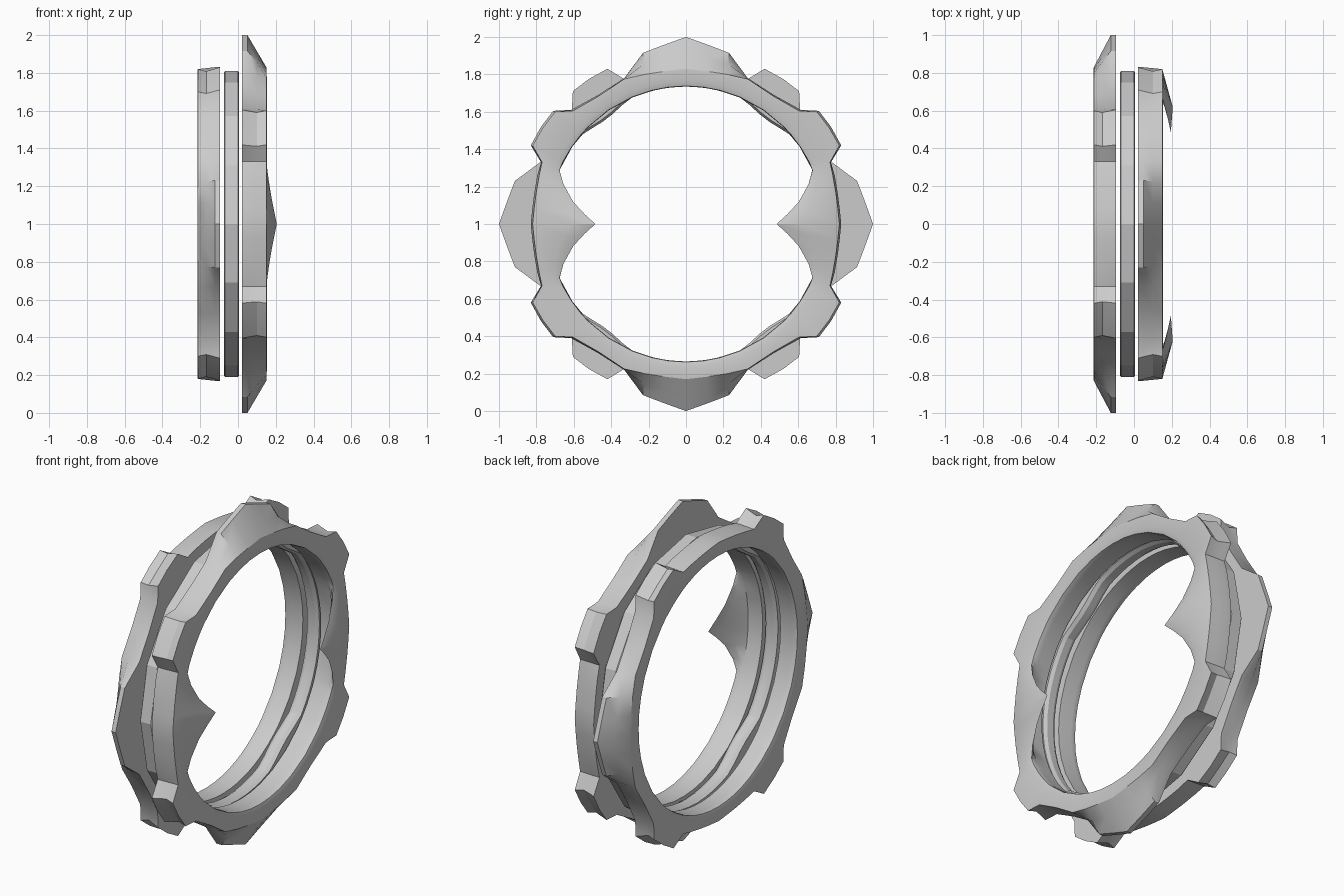
import bpy, bmesh, math

if "Cube" in bpy.data.objects:
    bpy.data.objects.remove(bpy.data.objects["Cube"])


def loft_ring(name, sections, angle):
    """Skin a closed chain of closed cross-sections (each a list of xyz)."""
    bm = bmesh.new()
    rows = [[bm.verts.new(p) for p in s] for s in sections]
    n = len(rows[0])
    for i, a in enumerate(rows):
        b = rows[(i + 1) % len(rows)]
        for k in range(n):
            j = (k + 1) % n
            bm.faces.new((a[k], a[j], b[j], b[k]))
    bmesh.ops.recalc_face_normals(bm, faces=bm.faces)
    me = bpy.data.meshes.new(name)
    bm.to_mesh(me)
    bm.free()
    ob = bpy.data.objects.new(name, me)
    bpy.context.collection.objects.link(ob)
    bpy.ops.object.select_all(action='DESELECT')
    ob.select_set(True)
    bpy.context.view_layer.objects.active = ob
    bpy.ops.object.shade_smooth_by_angle(angle=math.radians(angle))
    return ob


# Quarter outline: outer y, z, front-edge y, z, groove factor, inner tip radius
QUARTER = [
    (.83, 0, .82, 0, 1, .485),
    (.822, .08, .812, .08, 1, .545),
    (.812, .16, .802, .16, 1, .615),
    (.795, .26, .785, .26, 1, .69),
    (.775, .33, .77, .33, 1, .735),
    (.83, .42, .82, .42, .98, .738),
    (.775, .52, .765, .515, .975, .738),
    (.71, .605, .70, .60, .98, .738),
    (.615, .61, .605, .605, 1, .738),
    (.47, .69, .465, .685, 1, .738),
    (.33, .78, .33, .775, 1, .738),
    (.23, .915, .22, .80, 1, .738),
    (.12, .957, .11, .817, 1, .738),
    (0, 1.0, 0, .83, 1, .738),
]


def section(q, fangs):
    ay, az, by, bz, groove, tip = q
    t = (.738 - tip) / .253 if fangs else 0
    ang = math.atan2(az, ay)
    pol = lambda x, r: (x, r * math.cos(ang), r * math.sin(ang))
    return [
        (.02, ay, az),
        (.05, ay * (1 + groove) / 2, az * (1 + groove) / 2),
        (.10, (ay + by) / 2 * groove, (az + bz) / 2 * groove),
        (.15, by, bz),
        pol(.153 + .052 * t, .765 - .145 * t),
        pol(.145 + .05 * t, .738 - .253 * t),
        pol(.13 + .04 * t, .735 - .115 * t),
        pol(.11, .735),
        pol(.02, .74),
    ]


def full_circle(fangs):
    quarter = [section(q, fangs) for q in QUARTER]
    flip = lambda s, sy, sz: [(x, y * sy, z * sz) for x, y, z in s]
    half = quarter + [flip(s, -1, 1) for s in quarter[-2::-1]]
    return half + [flip(s, 1, -1) for s in half[-2:0:-1]]


# Right ring: spikes above and below, inward fangs at the sides
right = [[(x, y, z + 1) for x, y, z in s] for s in full_circle(True)]
loft_ring("right_spiked_ring", right, 30)

# Left ring: mirrored and turned a quarter, so its spikes point sideways
left = [[(-.096 - (x - .02) * .9, z, y + 1) for x, y, z in s]
        for s in full_circle(False)]
loft_ring("left_spiked_ring", left, 30)

# Middle band: sixteen flat outer sides, small swellings on the inner wall
mid = []
for i in range(64):
    a = math.tau * i / 64
    off = (a + math.pi / 16) % (math.pi / 8) - math.pi / 16
    off = math.pi / 16 - abs(off)
    ro = .81 * math.cos(math.pi / 16) / math.cos(off)
    fold = math.degrees(math.atan2(abs(math.sin(a)), abs(math.cos(a))))
    swell = max(0, math.cos(math.radians((fold - 53) * 7))) if abs(fold - 53) < 12.8 else 0
    ri = .737 - .033 * swell
    prof = [(-.074, ro - .007), (-.068, ro), (-.001, ro), (.005, ro - .007),
            (.005, ri + .012), (-.015, ri), (-.054, ri), (-.074, ri + .012)]
    mid.append([(x, r * math.cos(a), 1 + r * math.sin(a)) for x, r in prof])
loft_ring("middle_band", mid, 20)
